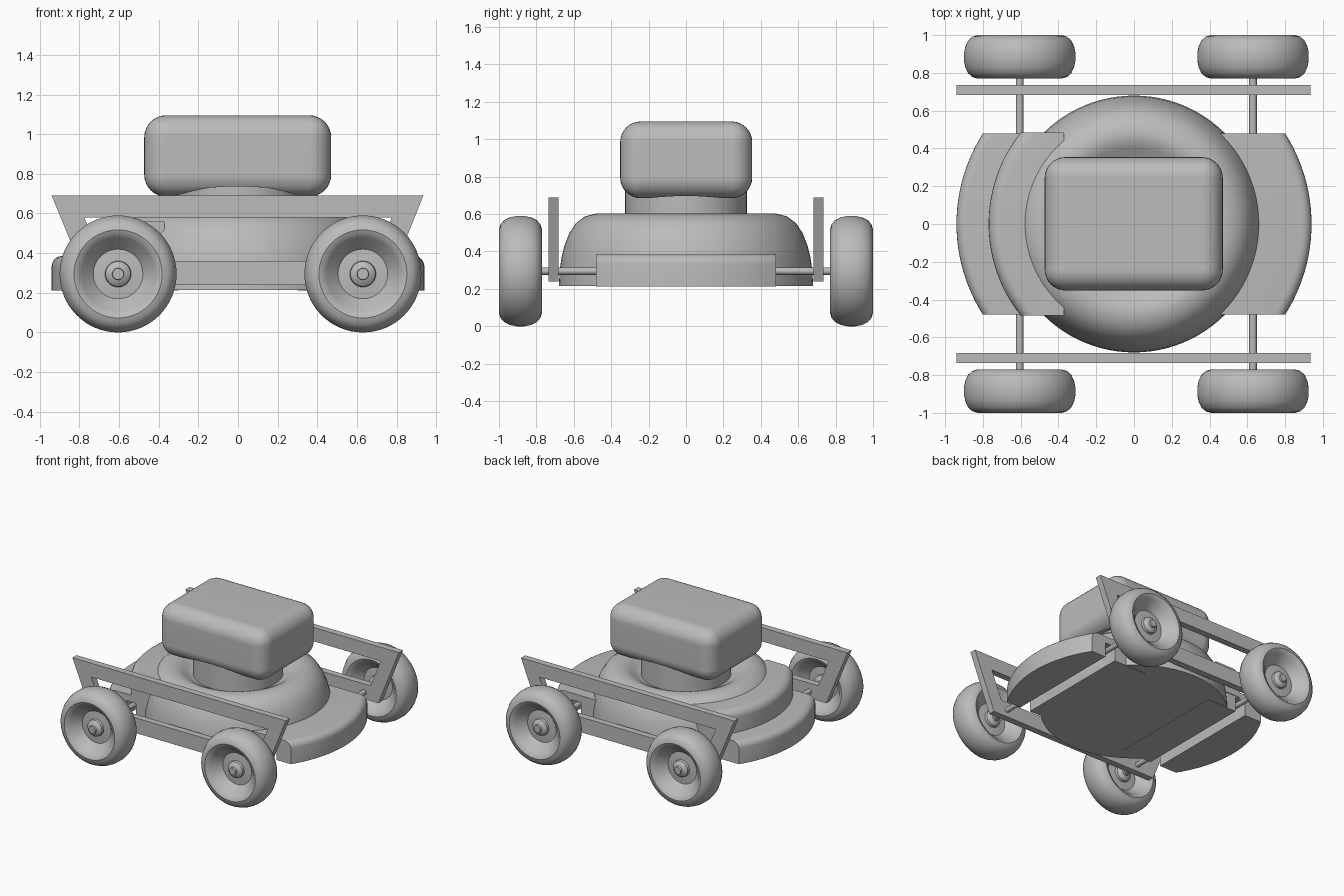
import bpy, bmesh, math
from mathutils import Matrix, Vector

if "Cube" in bpy.data.objects:
    bpy.data.objects.remove(bpy.data.objects["Cube"], do_unlink=True)

grey = bpy.data.materials.new("plain_grey")
grey.use_nodes = True
colour = (0.5, 0.5, 0.5, 1)
grey.diffuse_color = colour
grey.node_tree.nodes["Principled BSDF"].inputs["Base Color"].default_value = colour


def finish(name, bm):
    bmesh.ops.recalc_face_normals(bm, faces=bm.faces)
    mesh = bpy.data.meshes.new(name)
    bm.to_mesh(mesh)
    bm.free()
    mesh.materials.append(grey)
    obj = bpy.data.objects.new(name, mesh)
    bpy.context.collection.objects.link(obj)
    return obj


def activate(obj):
    bpy.ops.object.select_all(action='DESELECT')
    obj.select_set(True)
    bpy.context.view_layer.objects.active = obj


def smooth(obj, angle=35):
    activate(obj)
    bpy.ops.object.shade_smooth_by_angle(angle=math.radians(angle))


def cut(obj, cutter):
    activate(obj)
    mod = obj.modifiers.new("cut", 'BOOLEAN')
    mod.operation = 'DIFFERENCE'
    mod.solver = 'EXACT'
    mod.object = cutter
    bpy.ops.object.modifier_apply(modifier=mod.name)


def lathe(name, profile, steps=64, matrix=Matrix()):
    # Spin (radius, height) points about the local z axis
    bm = bmesh.new()
    verts = [bm.verts.new((r, 0, z)) for r, z in profile]
    edges = [bm.edges.new(pair) for pair in zip(verts, verts[1:])]
    bmesh.ops.spin(bm, geom=verts + edges, cent=(0, 0, 0), axis=(0, 0, 1),
                   angle=math.tau, steps=steps)
    bmesh.ops.remove_doubles(bm, verts=bm.verts, dist=1e-5)
    bmesh.ops.transform(bm, matrix=matrix, verts=bm.verts)
    return finish(name, bm)


def box(name, low, high, radius=0, segments=6):
    low, high = Vector(low), Vector(high)
    bm = bmesh.new()
    bmesh.ops.create_cube(bm, size=1)
    for v in bm.verts:
        v.co = (low + high) / 2 + v.co * (high - low)
    if radius:
        bmesh.ops.bevel(bm, geom=bm.edges[:], offset=radius, segments=segments,
                        profile=0.5, affect='EDGES')
    return finish(name, bm)


def skirt(name, side, inner, corner, bulge, half, z0, z1, radius):
    # Slab with a bowed outer edge, rounded along the top of the bow
    sag = bulge - corner
    big = (half ** 2 + sag ** 2) / (2 * sag)
    a = math.asin(half / big)
    n = 24
    bow = [(bulge - big + big * math.cos(t), big * math.sin(t))
           for t in (-a + 2 * a * i / n for i in range(n + 1))]
    bm = bmesh.new()
    outline = [(inner, -half)] + bow + [(inner, half)]
    face = bm.faces.new([bm.verts.new((side * x, y, z0)) for x, y in outline])
    top = bmesh.ops.extrude_face_region(bm, geom=[face])["geom"]
    bmesh.ops.translate(bm, vec=(0, 0, z1 - z0),
                        verts=[g for g in top if isinstance(g, bmesh.types.BMVert)])
    rim = [e for e in bm.edges
           if all(v.co.z > z1 - 1e-4 and abs(v.co.x) > corner - 1e-4 for v in e.verts)]
    bmesh.ops.bevel(bm, geom=rim, offset=radius, segments=5, profile=0.5, affect='EDGES')
    return finish(name, bm)


# Round cutting deck with a dished top
deck = lathe("deck", [(0, .215), (.68, .215), (.675, .3), (.665, .37), (.65, .43),
                      (.625, .495), (.59, .55), (.54, .588), (.48, .603), (.44, .598),
                      (.4, .58), (.36, .553), (.33, .54), (0, .54)], 96)

# Skirts at both ends, and the raised step on one of them
skirts = [skirt("left_skirt", 1, .3, .8, .94, .48, .212, .385, .05),
          skirt("right_skirt", -1, .3, .8, .94, .48, .212, .385, .05)]
upper = skirt("raised_skirt", -1, .37, .6, .77, .485, .34, .56, .06)

# Axles, each lying in a slot under the body
axle_z = .295
for label, x in (("right", -.605), ("left", .63)):
    slot = box("slot_cutter", (x - .045, -1, 0), (x + .045, 1, .33))
    for obj in [deck] + skirts:
        cut(obj, slot)
    bpy.data.objects.remove(slot, do_unlink=True)
    turn = Matrix.Translation((x, 0, axle_z)) @ Matrix.Rotation(math.pi / 2, 4, 'X')
    smooth(lathe(label + "_axle", [(0, -.88), (.02, -.88), (.02, .88), (0, .88)], 20, turn))

for obj in [deck, upper] + skirts:
    smooth(obj)

# Wheels: tyre, sloping rim, hub and bolt, the same on both faces
half_wheel = [(0, .085), (.028, .085), (.03, .07), (.045, .065), (.063, .05), (.066, .03),
              (.125, .025), (.185, .09), (.2, .106), (.222, .115), (.25, .107),
              (.273, .087), (.288, .055), (.295, .02)]
wheel_profile = half_wheel + [(r, -z) for r, z in reversed(half_wheel)]
for label, x in (("right", -.605), ("left", .63)):
    for end, y in (("front", -.885), ("back", .885)):
        turn = Matrix.Translation((x, y, axle_z)) @ Matrix.Rotation(math.pi / 2, 4, 'X')
        smooth(lathe(f"{end}_{label}_wheel", wheel_profile, 64, turn))

# Trapezoid side frames
outer = [(-.94, .69), (.935, .69), (.755, .24), (-.755, .24)]
inner = [(-.775, .58), (.775, .58), (.685, .36), (-.685, .36)]
for end, y in (("front", -.735), ("back", .683)):
    bm = bmesh.new()
    o, i = [[bm.verts.new((x, y, z)) for x, z in ring] for ring in (outer, inner)]
    faces = [bm.faces.new((o[k], o[(k + 1) % 4], i[(k + 1) % 4], i[k])) for k in range(4)]
    moved = bmesh.ops.extrude_face_region(bm, geom=faces)["geom"]
    bmesh.ops.translate(bm, vec=(0, .052, 0),
                        verts=[g for g in moved if isinstance(g, bmesh.types.BMVert)])
    finish(end + "_frame", bm)

# Engine neck and rounded engine cover, hollowed around the neck
smooth(lathe("engine_neck", [(0, .5), (.325, .5), (.325, .8), (0, .8)]))
cover = box("engine_cover", (-.473, -.352, .685), (.47, .354, 1.095), .11, 8)
hollow = lathe("hollow_cutter", [(0, .6), (.43, .6), (.43, .68), (.4, .705),
                                 (.36, .73), (.3, .745), (0, .745)])
cut(cover, hollow)
bpy.data.objects.remove(hollow, do_unlink=True)
smooth(cover)
activate(cover)
weighted = cover.modifiers.new("even_normals", 'WEIGHTED_NORMAL')
weighted.keep_sharp = True
